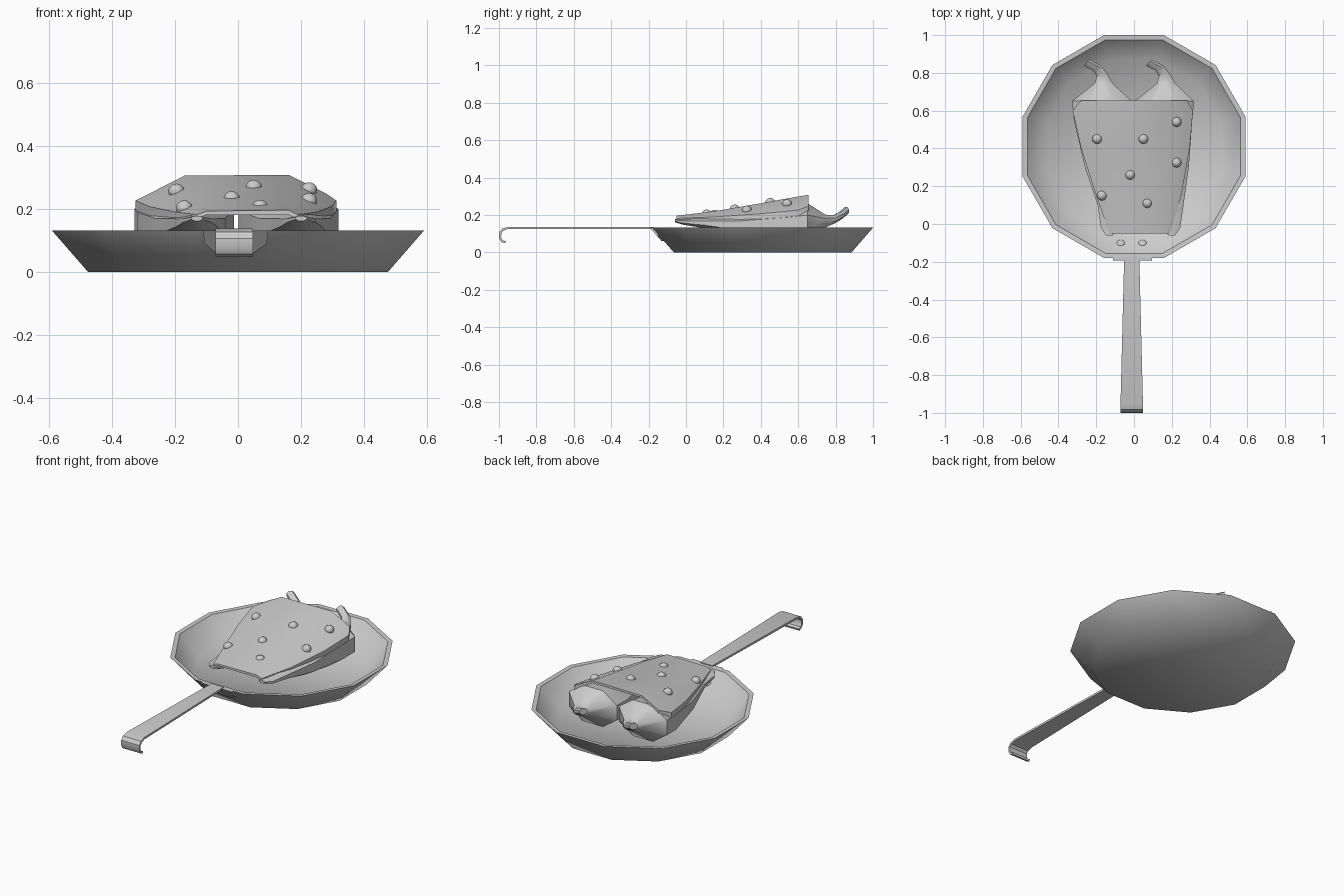
import bpy, bmesh, math
from math import cos, sin, pi, radians
from mathutils import Vector

cube = bpy.data.objects.get("Cube")
if cube:
    bpy.data.objects.remove(cube, do_unlink=True)

GREY = (0.6, 0.6, 0.6, 1)
mat = bpy.data.materials.new("plain_grey")
mat.use_nodes = True
mat.diffuse_color = GREY
bsdf = next(n for n in mat.node_tree.nodes if n.type == 'BSDF_PRINCIPLED')
bsdf.inputs["Base Color"].default_value = GREY


def finish(name, bm, angle=35):
    """Turn a bmesh into a shaded object."""
    bmesh.ops.recalc_face_normals(bm, faces=bm.faces)
    mesh = bpy.data.meshes.new(name)
    bm.to_mesh(mesh)
    bm.free()
    mesh.materials.append(mat)
    ob = bpy.data.objects.new(name, mesh)
    bpy.context.collection.objects.link(ob)
    bpy.ops.object.select_all(action='DESELECT')
    ob.select_set(True)
    bpy.context.view_layer.objects.active = ob
    if angle:
        bpy.ops.object.shade_smooth_by_angle(angle=radians(angle))
    return ob


def loft(rings):
    """Skin closed rings of equal length and cap both ends."""
    bm = bmesh.new()
    loops = [[bm.verts.new(p) for p in ring] for ring in rings]
    n = len(loops[0])
    for a, b in zip(loops, loops[1:]):
        for i in range(n):
            j = (i + 1) % n
            bm.faces.new((a[i], a[j], b[j], b[i]))
    bm.faces.new(loops[0])
    bm.faces.new(loops[-1])
    return bm


# Twelve-sided pan: inner floor, inner rim, outer rim, base
PAN_Y = 0.41


def pan_ring(apothem, z):
    r = apothem / cos(pi / 12)
    turns = [radians(15 + 30 * i) for i in range(12)]
    return [(r * cos(a), PAN_Y + r * sin(a), z) for a in turns]


bm = loft([pan_ring(*p) for p in ((0.46, 0.015), (0.565, 0.13), (0.59, 0.132), (0.475, 0))])
for f in bm.faces:
    f.smooth = True
for e in bm.edges:
    if all(v.co.z > 0.1 for v in e.verts):
        e.smooth = False
finish("pan", bm, angle=None)

# Handle strip with a hooked end, widening away from the pan
path = [(-0.175, 0.131), (-0.95, 0.131), (-0.98, 0.122), (-0.993, 0.105),
        (-0.994, 0.078), (-0.984, 0.061), (-0.965, 0.054)]
rings = []
for i, (y, z) in enumerate(path):
    a, b = Vector(path[max(i - 1, 0)]), Vector(path[min(i + 1, len(path) - 1)])
    d = (b - a).normalized()
    oy, oz = -d.y * 0.006, d.x * 0.006
    half = 0.04 + 0.02 * min(1, (-0.175 - y) / 0.8)
    rings.append([(-0.012 - half, y + oy, z + oz), (-0.012 + half, y + oy, z + oz),
                  (-0.012 + half, y - oy, z - oz), (-0.012 - half, y - oy, z - oz)])
finish("handle", loft(rings))

# Mounting plate lying on the sloping pan wall
outline = [(-0.11, 0.132), (-0.107, 0.09), (-0.07, 0.06), (0.05, 0.06), (0.092, 0.09), (0.094, 0.132)]
plate = [[(x, -0.18 + (0.132 - z) * 0.87 - off, z) for x, z in outline] for off in (0, 0.013)]
finish("handle_plate", loft(plate))


def dome(name, loc, scale, tilt):
    bm = bmesh.new()
    bmesh.ops.create_uvsphere(bm, u_segments=12, v_segments=8, radius=1)
    ob = finish(name, bm, 60)
    ob.location, ob.scale, ob.rotation_euler.x = loc, scale, tilt


# Rivets on the inside wall
for x in (-0.07, 0.045):
    dome("rivet", (x, -0.1, 0.07), (0.022, 0.022, 0.008), radians(-47))

# Peppers: y, x, z, half width, half height, yaw of each section
SECTIONS = [
    (-0.06, -0.13, 0.17, 0.018, 0.008, 0),
    (-0.02, -0.13, 0.163, 0.045, 0.014, 0),
    (0.10, -0.13, 0.157, 0.062, 0.028, 0),
    (0.30, -0.15, 0.143, 0.11, 0.063, 0),
    (0.55, -0.17, 0.145, 0.148, 0.105, 0),
    (0.65, -0.17, 0.155, 0.158, 0.108, 0),
    (0.745, -0.16, 0.168, 0.048, 0.034, 0),
    (0.79, -0.17, 0.176, 0.029, 0.022, 15),
    (0.825, -0.195, 0.196, 0.024, 0.02, 35),
    (0.855, -0.252, 0.222, 0.022, 0.02, 50)]


def pepper_ring(y, x, z, rx, rz, yaw, shift):
    ring = []
    for k in range(8):
        a = pi / 8 + k * pi / 4
        u, w = rx * cos(a) / cos(pi / 8), rz * sin(a) / cos(pi / 8)
        ring.append((x + shift + u * cos(radians(yaw)), y + u * sin(radians(yaw)), z + w))
    return ring


for side, shift in (("right", 0), ("left", 0.33)):
    finish(side + "_pepper", loft([pepper_ring(*s, shift) for s in SECTIONS]), 40)

# Melted cheese: y, left, right, flat left, flat right, top, edge, hem
STATIONS = [
    (-0.05, -0.13, 0.19, -0.10, 0.16, 0.193, 0.182, 0.168),
    (0.15, -0.20, 0.25, -0.13, 0.18, 0.217, 0.19, 0.166),
    (0.40, -0.28, 0.295, -0.16, 0.17, 0.26, 0.207, 0.175),
    (0.60, -0.325, 0.312, -0.17, 0.16, 0.296, 0.226, 0.195),
    (0.655, -0.28, 0.28, -0.17, 0.16, 0.305, 0.248, 0.22)]
finish("melted_cheese", loft([
    [(l, y, hem), (l, y, edge), (fl, y, top), (fr, y, top + 0.003),
     (r, y, edge), (r, y, hem), (fr, y, top - 0.012), (fl, y, top - 0.012)]
    for y, l, r, fl, fr, top, edge, hem in STATIONS]), 38)

# Round toppings
for x, y, z in ((-0.195, 0.45, 0.256), (0.05, 0.45, 0.268), (0.225, 0.54, 0.26), (0.225, 0.325, 0.226),
                (-0.02, 0.26, 0.232), (-0.17, 0.15, 0.203), (0.07, 0.11, 0.205)):
    dome("topping", (x, y, z), (0.026, 0.026, 0.024), radians(9))
